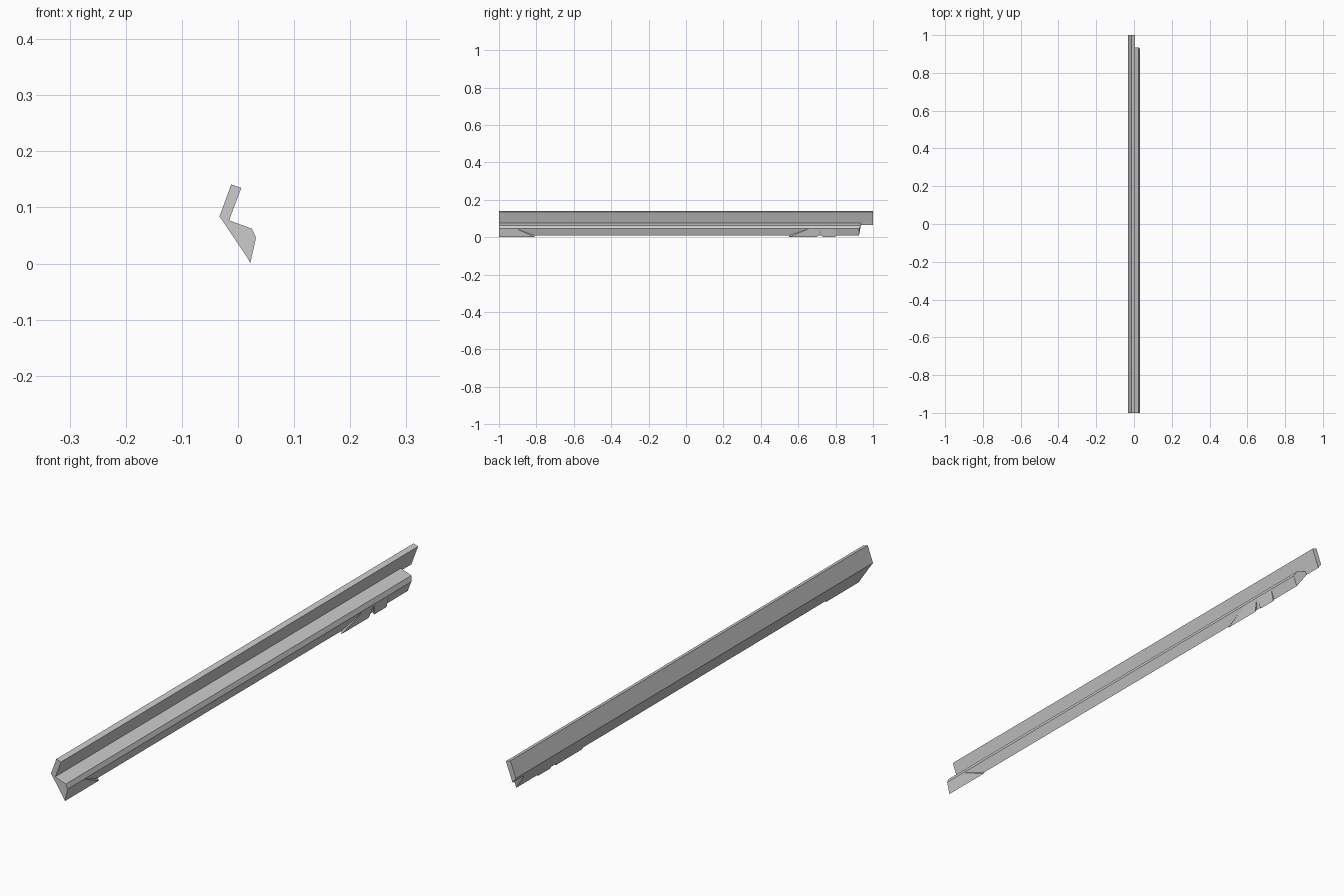
import bpy

cube = bpy.data.objects.get("Cube")
if cube:
    bpy.data.objects.remove(cube, do_unlink=True)

grey = bpy.data.materials.new("plain_grey")
grey.use_nodes = True
colour = (0.6, 0.6, 0.6, 1)
grey.diffuse_color = colour
grey.node_tree.nodes["Principled BSDF"].inputs["Base Color"].default_value = colour


def bar(name, profile, fronts, backs):
    """Extrude an (x, z) profile along y, with a start and end y per corner."""
    n = len(profile)
    verts = [(x, y, z) for ys in (fronts, backs) for (x, z), y in zip(profile, ys)]
    faces = [tuple(range(n)), tuple(range(2 * n - 1, n - 1, -1))]
    faces += [(i, i + n, (i + 1) % n + n, (i + 1) % n) for i in range(n)]
    mesh = bpy.data.meshes.new(name)
    mesh.from_pydata(verts, [], faces)
    mesh.materials.append(grey)
    obj = bpy.data.objects.new(name, mesh)
    bpy.context.collection.objects.link(obj)
    bpy.context.view_layer.objects.active = obj
    obj.select_set(True)
    bpy.ops.object.mode_set(mode='EDIT')
    bpy.ops.mesh.select_all(action='SELECT')
    bpy.ops.mesh.normals_make_consistent(inside=False)
    bpy.ops.object.mode_set(mode='OBJECT')
    obj.select_set(False)


# Leaning upper rail, running the full length
rail = [(-0.012, 0.141), (0.006, 0.135), (-0.016, 0.077), (-0.020, 0.065), (-0.033, 0.084)]
bar("upper_rail", rail, [-1] * 5, [1] * 5)

# Lower body with a ledge, ending short of the rail with a bevelled outer corner
body = [(-0.016, 0.077), (0.025, 0.062), (0.032, 0.046), (0.0175, 0.009), (-0.020, 0.065)]
bar("lower_body", body, [-1] * 5, [0.935, 0.935, 0.925, 0.925, 0.935])

# Wedge pads under the outer face, thinning to nothing at the top
pad = [(0.032, 0.046), (0.022, 0.001), (0.0175, 0.009)]
bar("front_pad", pad, [-1] * 3, [-0.91, -0.81, -0.81])
bar("middle_pad", pad, [0.66, 0.55, 0.55], [0.72, 0.70, 0.70])
bar("back_pad", pad, [0.72, 0.73, 0.73], [0.80] * 3)
